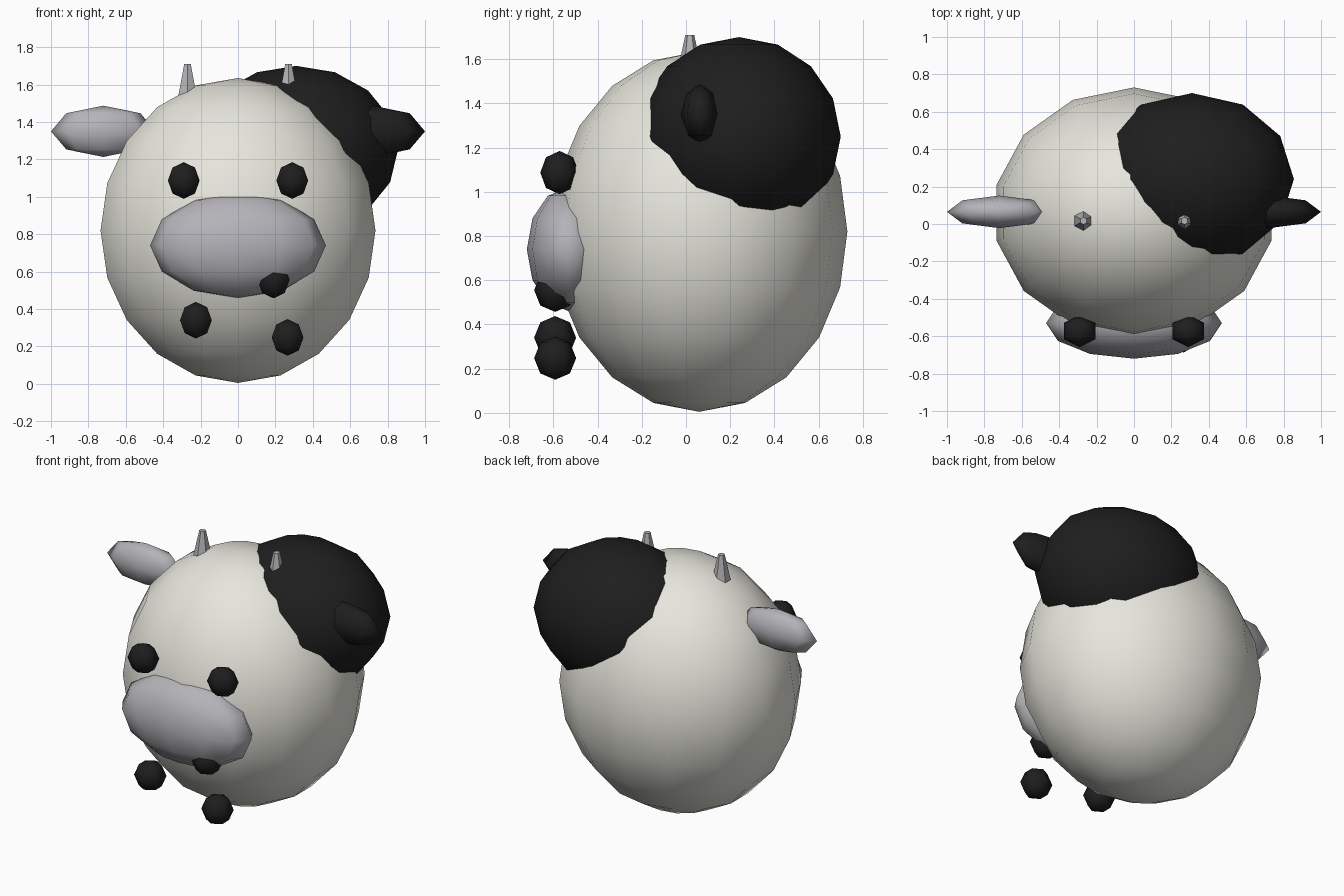
import bpy
import math

cube = bpy.data.objects.get("Cube")
if cube:
    bpy.data.objects.remove(cube, do_unlink=True)


def material(name, color):
    mat = bpy.data.materials.new(name)
    mat.use_nodes = True
    rgba = (*color, 1.0)
    mat.diffuse_color = rgba
    mat.node_tree.nodes["Principled BSDF"].inputs["Base Color"].default_value = rgba
    return mat


cream = material("cream white", (0.80, 0.79, 0.72))
grey = material("soft grey", (0.46, 0.45, 0.48))
black = material("black", (0.013, 0.013, 0.013))


def finish(name, mat):
    obj = bpy.context.object
    obj.name = obj.data.name = name
    obj.data.materials.append(mat)
    bpy.ops.object.transform_apply(location=False, rotation=False, scale=True)
    return obj


def ellipsoid(name, center, radii, segments, rings, mat):
    bpy.ops.mesh.primitive_uv_sphere_add(segments=segments, ring_count=rings,
                                         radius=1, location=center)
    bpy.context.object.scale = radii
    obj = finish(name, mat)
    bpy.ops.object.shade_smooth()
    return obj


# Round body, with a dark patch bulging through its upper left back
ellipsoid("body", (0, 0.06, 0.82), (0.754, 0.67, 0.815), 14, 10, cream)
ellipsoid("back_patch", (0.31, 0.24, 1.25), (0.545, 0.46, 0.45), 12, 8, black)

# Wide muzzle
ellipsoid("muzzle", (0, -0.53, 0.74), (0.47, 0.19, 0.28), 12, 6, grey)

# Ears, eyes and horns in pairs
for side, label, ear_mat in ((-1, "right", grey), (1, "left", black)):
    ellipsoid(label + "_ear", (side * 0.72, 0.065, 1.35),
              (0.28, 0.087, 0.137), 8, 4, ear_mat)
    ellipsoid(label + "_eye", (side * 0.29, -0.572, 1.087),
              (0.098, 0.087, 0.098), 6, 4, black)
    bpy.ops.mesh.primitive_cone_add(vertices=6, radius1=0.065, radius2=0.02,
                                    depth=0.21, location=(side * 0.27, 0.017, 1.605))
    finish(label + "_horn", grey)
    bpy.ops.object.shade_smooth_by_angle(angle=math.radians(30))

# Dark spots on the chin and belly
spots = {"chin_spot": (0.19, 0.555),
         "right_belly_spot": (-0.225, 0.34),
         "left_belly_spot": (0.265, 0.248)}
for name, (x, z) in spots.items():
    ellipsoid(name, (x, -0.592, z), (0.098, 0.095, 0.098), 6, 4, black)
